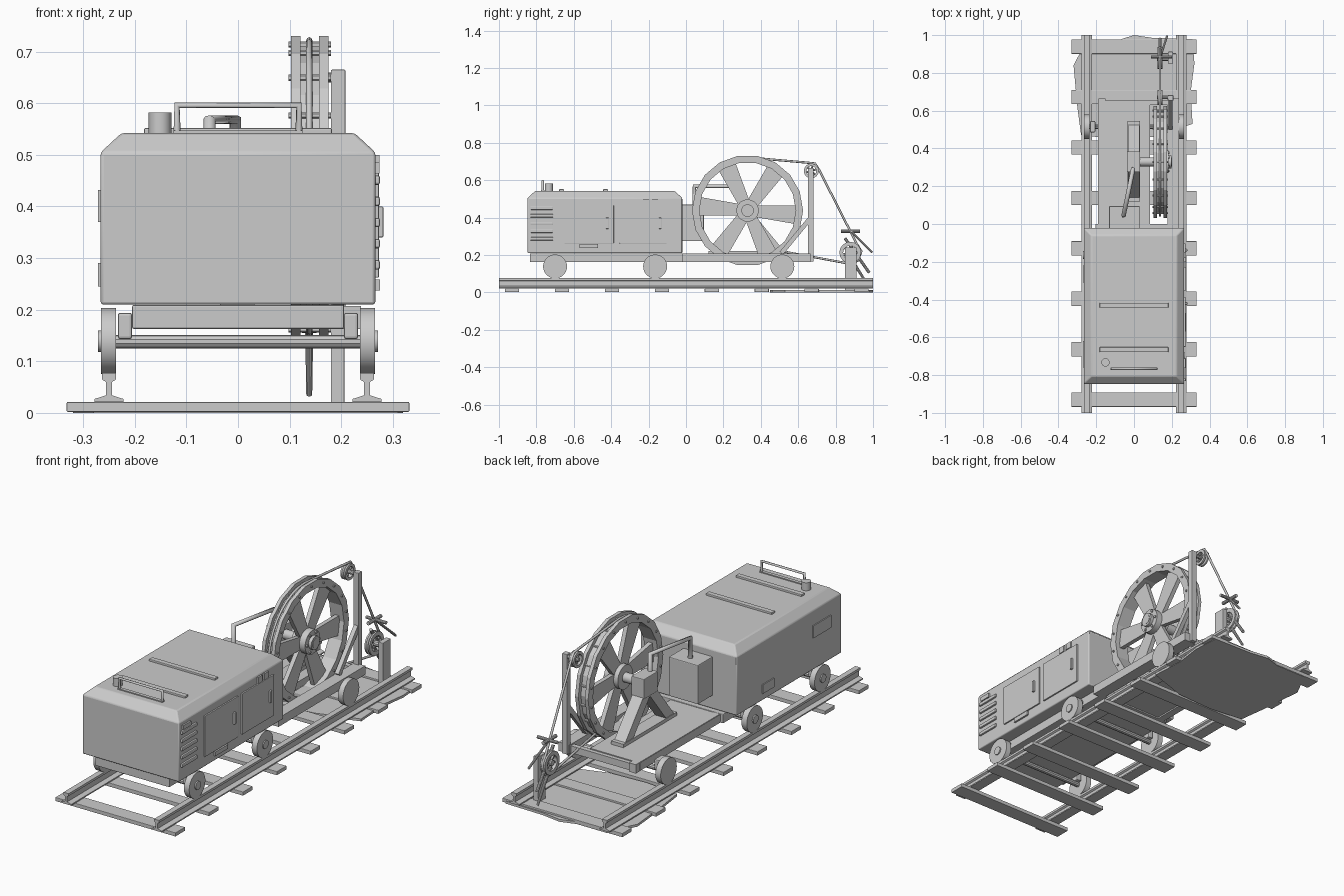
import bpy, bmesh, math
from mathutils import Vector, Matrix

if "Cube" in bpy.data.objects:
    bpy.data.objects.remove(bpy.data.objects["Cube"])


def finish(bm, name, smooth=False, bevel=0):
    bmesh.ops.recalc_face_normals(bm, faces=bm.faces)
    me = bpy.data.meshes.new(name)
    bm.to_mesh(me)
    bm.free()
    ob = bpy.data.objects.new(name, me)
    bpy.context.collection.objects.link(ob)
    if bevel:
        m = ob.modifiers.new("bevel", 'BEVEL')
        m.width, m.segments = bevel, 2
    if smooth:
        bpy.context.view_layer.objects.active = ob
        bpy.ops.object.select_all(action='DESELECT')
        ob.select_set(True)
        bpy.ops.object.shade_smooth_by_angle(angle=math.radians(35))
    return ob


def box(name, x, y, z, bevel=0):
    bm = bmesh.new()
    bmesh.ops.create_cube(bm, size=1)
    for v in bm.verts:
        v.co = [a + (b - a) * (c + .5) for (a, b), c in zip((x, y, z), v.co)]
    return finish(bm, name, bevel=bevel)


def rod(name, a, b, r, r2=None, n=10, smooth=True):
    a, b = Vector(a), Vector(b)
    d = b - a
    bm = bmesh.new()
    bmesh.ops.create_cone(bm, cap_ends=True, segments=n, radius1=r, radius2=r if r2 is None else r2,
                          depth=d.length, matrix=Matrix.Translation((a + b) / 2)
                          @ d.to_track_quat('Z', 'Y').to_matrix().to_4x4())
    return finish(bm, name, smooth)


def prism(name, pts, axis, lo, hi):
    """Extrude a polygon: axis 0 takes (y, z), axis 1 takes (x, z), axis 2 takes (x, y)."""
    bm = bmesh.new()
    f = bm.faces.new([bm.verts.new(p[:axis] + (lo,) + p[axis:]) for p in pts])
    r = bmesh.ops.extrude_face_region(bm, geom=[f])
    off = Vector((0, 0, 0))
    off[axis] = hi - lo
    for v in r['geom']:
        if isinstance(v, bmesh.types.BMVert):
            v.co += off
    return finish(bm, name)


def bar(name, p, q, w1, w2, lo, hi):
    """Flat tapered bar in the yz plane."""
    p, q = Vector(p), Vector(q)
    d = (q - p).normalized()
    n = Vector((-d.y, d.x))
    pts = [p + n * w1 / 2, q + n * w2 / 2, q - n * w2 / 2, p - n * w1 / 2]
    return prism(name, [tuple(v) for v in pts], 0, lo, hi)


def lathe(name, prof, cy, cz, n, smooth=False):
    """Closed (x, radius) profile spun around an x axis."""
    bm = bmesh.new()
    rings = [[bm.verts.new((x, cy + r * math.cos(t), cz + r * math.sin(t))) for x, r in prof]
             for t in (2 * math.pi * i / n for i in range(n))]
    k = len(prof)
    for i in range(n):
        a, b = rings[i], rings[(i + 1) % n]
        for j in range(k):
            bm.faces.new((a[j], a[(j + 1) % k], b[(j + 1) % k], b[j]))
    return finish(bm, name, smooth)


def tube(name, pts, r):
    cu = bpy.data.curves.new(name, 'CURVE')
    cu.dimensions, cu.bevel_depth, cu.bevel_resolution, cu.use_fill_caps = '3D', r, 2, True
    s = cu.splines.new('POLY')
    s.points.add(len(pts) - 1)
    for sp, p in zip(s.points, pts):
        sp.co = (*p, 1)
    ob = bpy.data.objects.new(name, cu)
    bpy.context.collection.objects.link(ob)
    return ob


# track: ground slab, sleepers, rails
prism("ground_slab", [(-.32, .84), (-.3, .62), (-.28, .47), (-.1, .45), (.1, .46), (.31, .53), (.3, .7),
                      (.32, .85), (.31, .98), (.1, .985), (0, 1), (-.08, .975), (-.25, .975)], 2, 0, .012)
for i in range(8):
    y = -.93 + i * .267
    box("sleeper", (-.332, .332), (y - .038, y + .038), (.002, .021), .002)
half = [(.028, .021), (.028, .027), (.006, .034), (.006, .06), (.014, .065), (.014, .077)]
for s in (-.25, .25):
    prism("rail", [(s + x, z) for x, z in half] + [(s - x, z) for x, z in half[::-1]], 1, -1, 1)

# chassis and deck with a slot for the big wheel
box("chassis", (-.205, .205), (-.835, 0), (.163, .209), .003)
box("deck", (-.19, .085), (-.02, .635), (.17, .205))
for a, b in ((-.188, -.15), (.178, .238)):
    box("side_beam", (a, b), (-.02, .665), (.163, .207))
box("end_beam", (-.188, .2), (.63, .655), (.165, .2))

# cart wheels, axles and axle boxes
for y in (-.7, -.165, .515):
    rod("axle", (-.25, y, .138), (.25, y, .138), .013)
    for s in (-1, 1):
        rod("cart_wheel", (s * .236, y, .139), (s * .265, y, .139), .064, n=28)
        box("axle_box", sorted((s * .205, s * .233)), (y - .03, y + .03), (.143, .194), .005)
        if y < .5:
            rod("wheel_hub", (s * .26, y, .139), (s * .271, y, .139), .021, n=16)

# engine housing with chamfered roof
bm = bmesh.new()
loops = []
for z, i in ((.21, 0), (.505, 0), (.542, .04)):
    loops.append([bm.verts.new((x, y, z)) for x, y in ((-.266 + i, -.847 + i), (.266 - i, -.847 + i),
                                                      (.266 - i, -.02 - i), (-.266 + i, -.02 - i))])
for a, b in zip(loops, loops[1:]):
    for j in range(4):
        bm.faces.new((a[j], a[(j + 1) % 4], b[(j + 1) % 4], b[j]))
bm.faces.new(loops[0])
bm.faces.new(loops[-1])
finish(bm, "engine_housing", True, .005)

# roof strips, handrail and filler cap
for y in (-.665, -.43):
    box("roof_strip", (-.182, .182), (y - .013, y + .013), (.538, .552), .003)
box("roof_rail_base", (-.125, .125), (-.774, -.757), (.538, .547))
tube("front_handrail", [(-.118, -.766, .54), (-.118, -.766, .596), (.118, -.766, .596), (.118, -.766, .54)], .007)
rod("filler_cap", (-.151, -.733, .54), (-.151, -.733, .582), .022, n=16)

# right side doors, handles, louvers; left side hatches
for a, b in ((-.65, -.386), (-.355, -.103)):
    box("side_door", (.26, .273), (a, b), (.262, .466), .002)
    box("door_handle", (.27, .282), (b - .042, b - .028), (.34, .4), .003)
box("door_step", (.26, .275), (-.57, -.47), (.237, .258))
for y in (-.215, -.165):
    box("door_hinge", (.26, .274), (y - .016, y + .016), (.468, .5))
for i in range(5):
    z = .287 + i * .041
    box("louver", (.26, .275), (-.832, -.71), (z - .009, z + .009), .004)
box("louver_latch", (.26, .274), (-.82, -.76), (.464, .485))
box("left_hatch", (-.271, -.26), (-.76, -.62), (.37, .432))
box("left_drain", (-.271, -.26), (-.31, -.22), (.245, .29))

# gearbox behind the housing with exhaust pipe
box("gearbox", (-.132, .03), (-.03, .095), (.275, .47), .004)
tube("drive_pipe", [(-.055, .045, .45), (-.055, .045, .568), (-.005, .29, .568), (-.005, .29, .46)], .012)

# big wheel: grooved rim, segment joints, bolts, spokes and hub
WY, WZ = .329, .438
rim = [(.103, .258), (.103, .297), (.121, .297), (.121, .277), (.157, .277), (.157, .297), (.175, .297), (.175, .258)]
lathe("big_wheel_rim", rim, WY, WZ, 18)
for i in range(18):
    t = 2 * math.pi * (i + .5) / 18
    c, s = math.cos(t), math.sin(t)
    y, z = WY + .276 * c, WZ + .276 * s
    rod("rim_bolt", (.098, y, z), (.18, y, z), .006, n=6)
for i in range(6):
    t = math.radians(-5 + 60 * i)
    c, s = math.cos(t), math.sin(t)
    bar("wheel_spoke", (WY + .03 * c, WZ + .03 * s), (WY + .265 * c, WZ + .265 * s), .06, .1, .128, .15)
rod("wheel_axle", (-.035, WY, WZ), (.2, WY, WZ), .024, n=16)
rod("wheel_hub_plate", (.105, WY, WZ), (.182, WY, WZ), .06, n=18)
rod("wheel_hub_cap", (.175, WY, WZ), (.198, WY, WZ), .034, n=12)
for i in range(6):
    t = i * math.pi / 3
    y, z = WY + .048 * math.cos(t), WZ + .048 * math.sin(t)
    rod("hub_bolt", (.18, y, z), (.188, y, z), .007, n=6)

# A-frame with bearing block
box("bearing_block", (-.037, .032), (.275, .385), (.385, .485), .003)
for y in (.155, .51):
    bar("frame_leg", (y, .2), (WY, .42), .05, .05, -.032, .028)
box("frame_foot", (-.035, .032), (.12, .545), (.204, .222))

# pulley mast with brace and top pulley
box("mast", (.18, .208), (.653, .682), (.165, .665), .002)
bar("mast_brace", (.51, .21), (.667, .4), .024, .024, .183, .205)


def pulley(name, y, z, r):
    prof = [(.124, r * .65), (.124, r), (.132, r), (.138, r * .85), (.144, r), (.152, r), (.152, r * .65)]
    lathe(name + "_rim", prof, y, z, 16, True)
    rod(name + "_axle", (.122, y, z), (.19, y, z), r * .25)
    for k in range(3):
        t = k * math.pi / 3 + .3
        o = Vector((0, math.cos(t), math.sin(t))) * r * .75
        p = Vector((.138, y, z))
        rod(name + "_spoke", p - o, p + o, r * .12, n=6)


pulley("top_pulley", .67, .65, .04)
pulley("low_pulley", .878, .213, .058)
box("pulley_post", (.18, .206), (.85, .912), (.012, .24), .002)

# control levers around the lower pulley
rod("cross_handle", (.138, .83, .328), (.138, .93, .328), .009)
rod("grip", (.09, .885, .327), (.2, .885, .327), .008)
rod("upper_lever", (.138, .88, .33), (.175, .995, .215), .006)
rod("ground_lever", (.138, .85, .29), (.138, .98, .105), .008)
rod("ground_spike", (.138, .87, .2), (.138, .975, .035), .009, .006)

# rope around the wheel and pulleys
X = .138
rope = [(X, WY + .284 * math.cos(math.radians(a)), WZ + .284 * math.sin(math.radians(a)))
        for a in range(310, 79, -10)]
rope = [(X, .84, .16)] + rope + [(X, .65, .694), (X, .69, .69), (X, .712, .655), (X, .91, .265),
                                 (X, .938, .22), (X, .92, .17), (X, .88, .152), (X, .84, .16)]
tube("rope", rope, .006)
